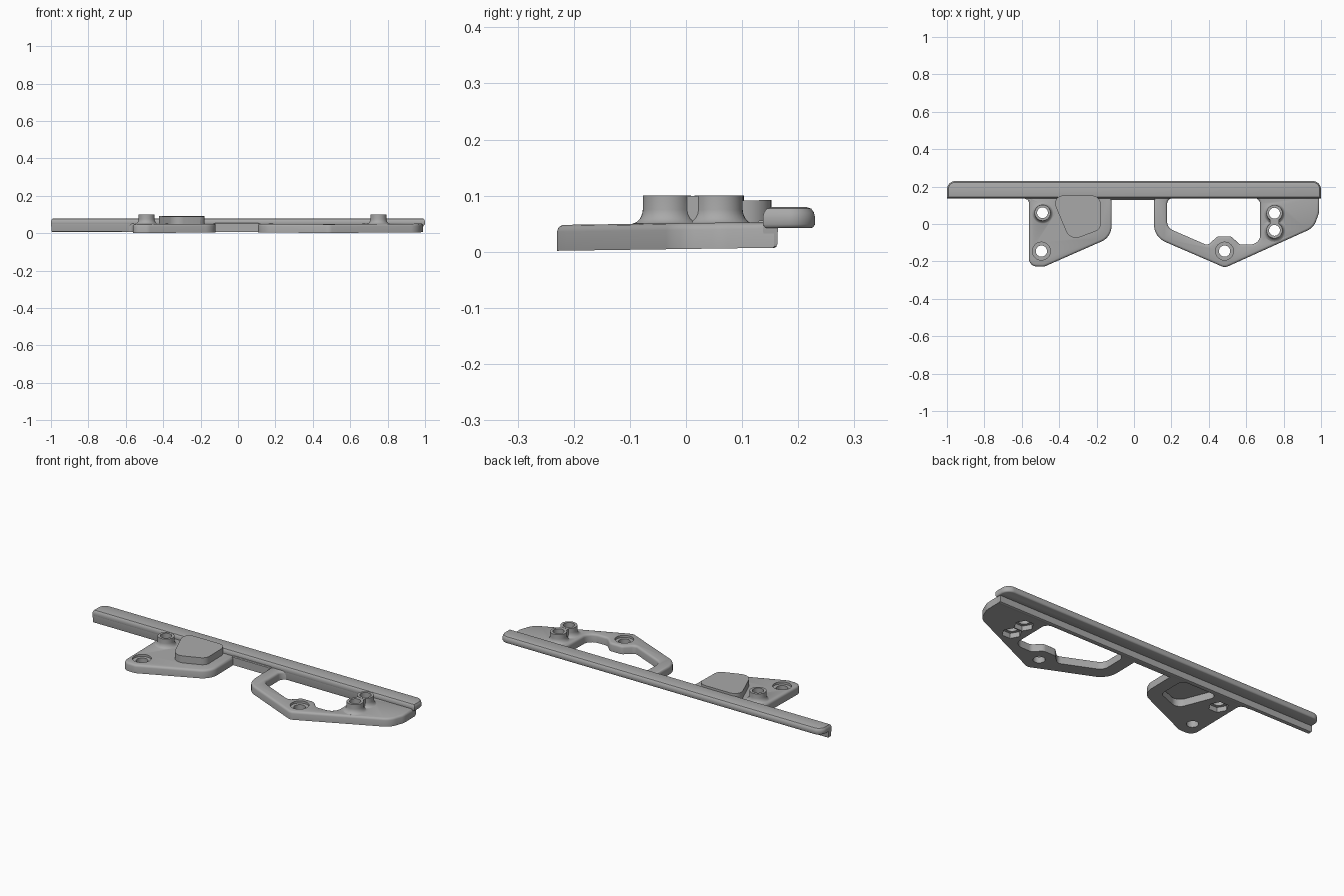
import bpy, bmesh, math
from mathutils import Vector

cube = bpy.data.objects.get("Cube")
if cube:
    bpy.data.objects.remove(cube, do_unlink=True)

grey = bpy.data.materials.new("satin_grey")
grey.use_nodes = True
GREY = (0.4, 0.4, 0.4, 1)
grey.diffuse_color = GREY
grey.node_tree.nodes["Principled BSDF"].inputs["Base Color"].default_value = GREY

TILT = 0.014   # plates rise slightly towards the rail
TOP, BOTTOM = 0.051, 0.005


def rounded(corners, steps=8):
    """Outline from (x, y, radius) corners."""
    pts = []
    for i, (x, y, r) in enumerate(corners):
        p = Vector((x, y))
        u = Vector(corners[i - 1][:2]) - p
        v = Vector(corners[(i + 1) % len(corners)][:2]) - p
        if r == 0:
            pts.append(p)
            continue
        half = u.angle(v) / 2
        t = min(r / math.tan(half), u.length * 0.49, v.length * 0.49)
        r = t * math.tan(half)
        u.normalize()
        v.normalize()
        c = p + (u + v).normalized() * r / math.sin(half)
        a, b = p + u * t - c, p + v * t - c
        pts += [c + a.lerp(b, k / steps).normalized() * r for k in range(steps + 1)]
    return pts


def circle(x, y, r, n=32):
    return [Vector((x + r * math.cos(math.tau * k / n), y + r * math.sin(math.tau * k / n)))
            for k in range(n)]


def box(x0, x1, y0, y1):
    return rounded([(x0, y0, 0), (x1, y0, 0), (x1, y1, 0), (x0, y1, 0)])


def stack(name, pts, rings, tilt=0.0):
    """Solid made of an outline repeated at (z, inset) levels."""
    area = sum(pts[i - 1].cross(p) for i, p in enumerate(pts))
    if area < 0:
        pts = pts[::-1]
    n = len(pts)
    outward = []
    for i, p in enumerate(pts):
        d1 = (p - pts[i - 1]).normalized()
        d2 = (pts[(i + 1) % n] - p).normalized()
        n1, n2 = Vector((d1.y, -d1.x)), Vector((d2.y, -d2.x))
        outward.append((n1 + n2) / max(1 + n1.dot(n2), 0.3))
    bm = bmesh.new()
    loops = []
    for z, inset in rings:
        flat = [p - o * inset for p, o in zip(pts, outward)]
        loops.append([bm.verts.new((q.x, q.y, z + tilt * q.y)) for q in flat])
    for lo, hi in zip(loops, loops[1:]):
        for i in range(n):
            bm.faces.new((lo[i - 1], lo[i], hi[i], hi[i - 1]))
    bm.faces.new(loops[0][::-1])
    bm.faces.new(loops[-1])
    bmesh.ops.recalc_face_normals(bm, faces=bm.faces)
    mesh = bpy.data.meshes.new(name)
    bm.to_mesh(mesh)
    bm.free()
    mesh.materials.append(grey)
    ob = bpy.data.objects.new(name, mesh)
    bpy.context.collection.objects.link(ob)
    return ob


def combine(ob, parts, operation):
    """Apply booleans one by one and drop the helper solids."""
    for part in parts:
        mod = ob.modifiers.new("combine", 'BOOLEAN')
        mod.operation, mod.solver, mod.object = operation, 'EXACT', part
        evaluated = ob.evaluated_get(bpy.context.evaluated_depsgraph_get())
        mesh = bpy.data.meshes.new_from_object(evaluated)
        ob.modifiers.clear()
        ob.data = mesh
        bpy.data.objects.remove(part, do_unlink=True)


def finish(ob):
    bpy.ops.object.select_all(action='DESELECT')
    ob.select_set(True)
    bpy.context.view_layer.objects.active = ob
    bpy.ops.object.shade_smooth_by_angle(angle=math.radians(35))


def make_plate(name, outline, window, bosses, screw):
    shoulder = [(TOP - 0.012, 0), (TOP - 0.006, 0.002), (TOP - 0.002, 0.006), (TOP, 0.012)]
    plate = stack(name, rounded(outline), [(BOTTOM, 0)] + shoulder, TILT)
    # window with a softened upper rim
    rim = [(z, -i) for z, i in shoulder]
    combine(plate, [stack("window_cutter", rounded(window),
                          [(-0.05, 0)] + rim + [(0.09, -0.012)], TILT)], 'DIFFERENCE')
    # flared bosses
    flare = [(0.03, -0.018), (0.05, -0.018), (0.053, -0.011), (0.059, -0.005),
             (0.068, -0.001), (0.075, 0), (0.1, 0)]
    adds = [stack("boss", circle(x, y, 0.043), flare) for x, y in bosses]
    if len(bosses) > 1:
        (x, y0), (_, y1) = bosses
        adds.append(stack("bridge", box(x - 0.024, x + 0.024, y0, y1),
                          [(0.03, 0), (0.099, 0)]))
    combine(plate, adds, 'UNION')
    # bolt holes and hexagonal nut pockets
    cuts = []
    for x, y in bosses:
        cuts.append(stack("bolt_cutter", circle(x, y, 0.029), [(-0.1, 0), (0.2, 0)]))
        cuts.append(stack("nut_cutter", circle(x, y, 0.05, 6), [(-0.1, 0), (0.032, 0)]))
    # recessed screw hole
    cuts.append(stack("screw_cutter", circle(*screw, 0.03), [(-0.1, 0), (0.2, 0)]))
    cuts.append(stack("recess_cutter", circle(*screw, 0.048),
                      [(TOP - 0.012, 0), (0.1, 0)], TILT))
    combine(plate, cuts, 'DIFFERENCE')
    finish(plate)


make_plate(
    "right_plate",
    [(-0.62, 0.157, 0), (-0.62, 0.14, 0), (-0.562, 0.14, 0.04), (-0.562, -0.226, 0.06),
     (-0.48, -0.228, 0.05), (-0.12, -0.07, 0.09), (-0.12, 0.157, 0)],
    [(-0.425, 0.14, 0.03), (-0.335, -0.075, 0.045), (-0.19, -0.02, 0.03), (-0.19, 0.14, 0.035)],
    [(-0.489, 0.06)], (-0.495, -0.145))

make_plate(
    "left_plate",
    [(0.107, 0.157, 0), (0.107, -0.07, 0.1), (0.45, -0.218, 0.05), (0.485, -0.234, 0.06),
     (0.53, -0.214, 0.05), (0.96, -0.02, 0.09), (0.99, 0.06, 0.08), (0.99, 0.157, 0)],
    [(0.177, 0.14, 0.035), (0.177, -0.02, 0.05), (0.395, -0.115, 0.03), (0.445, -0.066, 0.03),
     (0.52, -0.066, 0.03), (0.565, -0.11, 0.03), (0.675, -0.108, 0.05), (0.675, 0.14, 0.035)],
    [(0.751, 0.058), (0.751, -0.034)], (0.484, -0.145))

# rail flange with rounded rear corners
finish(stack("rail_flange",
             rounded([(-1, 0.137, 0), (1, 0.137, 0), (1, 0.23, 0.09), (-1, 0.23, 0.09)], 12),
             [(0.042, 0.007), (0.044, 0.003), (0.049, 0), (0.062, 0), (0.07, 0.002),
              (0.077, 0.007), (0.08, 0.016)]))

# wall hanging under the front of the rail
finish(stack("rail_wall", box(-0.998, 0.99, 0.138, 0.163),
             [(0.007, 0.006), (0.009, 0.002), (0.014, 0), (0.033, 0), (0.038, -0.001), (0.06, -0.001)]))

# thicker web joining the two plates
finish(stack("center_web", box(-0.125, 0.112, 0.127, 0.15), [(0.008, 0), (0.052, 0), (0.056, 0.004)]))
